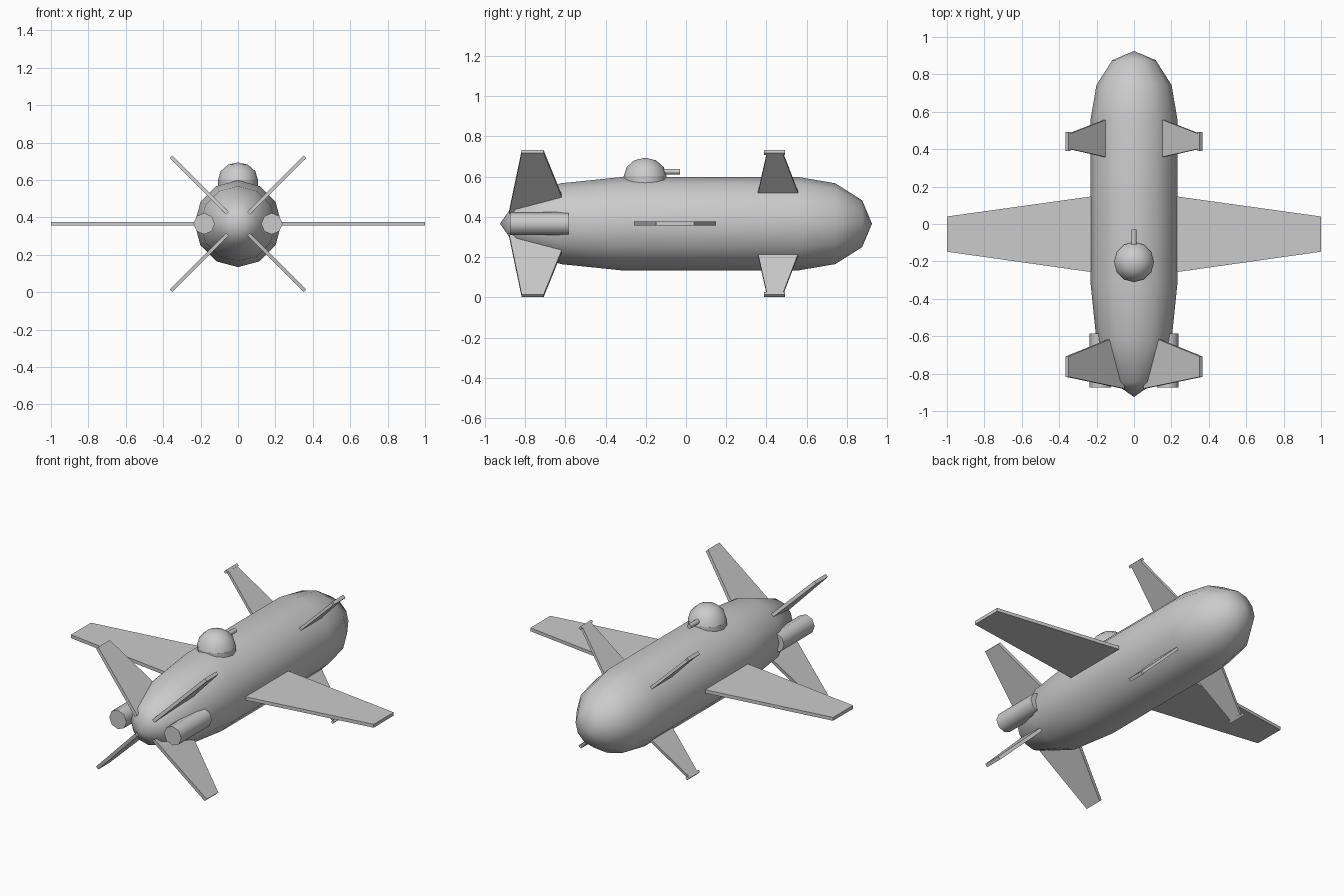
import bpy, bmesh
from math import sin, cos, pi, radians
from mathutils import Matrix, Vector

if "Cube" in bpy.data.objects:
    bpy.data.objects.remove(bpy.data.objects["Cube"])

ZC = 0.366   # height of the hull axis
R = 0.232    # hull radius


def make(name, bm, smooth=None):
    bmesh.ops.recalc_face_normals(bm, faces=bm.faces)
    me = bpy.data.meshes.new(name)
    bm.to_mesh(me)
    bm.free()
    ob = bpy.data.objects.new(name, me)
    bpy.context.collection.objects.link(ob)
    if smooth:
        bpy.ops.object.select_all(action='DESELECT')
        ob.select_set(True)
        bpy.context.view_layer.objects.active = ob
        bpy.ops.object.shade_smooth_by_angle(angle=radians(smooth))
    return ob


def lathe(name, profile, n, matrix, smooth=40):
    """Revolve (radius, height) points about local z; ends are closed."""
    bm = bmesh.new()
    rings = []
    for r, h in profile:
        if r < 1e-5:
            rings.append([bm.verts.new((0, 0, h))] * n)
        else:
            rings.append([bm.verts.new((r * cos(2 * pi * i / n), r * sin(2 * pi * i / n), h))
                          for i in range(n)])
    for a, b in zip(rings, rings[1:]):
        for i in range(n):
            j = (i + 1) % n
            bm.faces.new(list(dict.fromkeys((a[i], a[j], b[j], b[i]))))
    for ring in (rings[0], rings[-1]):
        if ring[0] is not ring[1]:
            bm.faces.new(ring)
    bm.transform(matrix)
    return make(name, bm, smooth)


def plate(name, outline, thick, angle):
    """Flat (radial, y) outline, thickened and turned about the hull axis."""
    bm = bmesh.new()
    face = bm.faces.new([bm.verts.new((x, y, -thick / 2)) for x, y in outline])
    ext = bmesh.ops.extrude_face_region(bm, geom=[face])
    verts = [v for v in ext['geom'] if isinstance(v, bmesh.types.BMVert)]
    bmesh.ops.translate(bm, verts=verts, vec=(0, 0, thick))
    bm.transform(Matrix.Translation((0, 0, ZC)) @ Matrix.Rotation(radians(-angle), 4, 'Y'))
    return make(name, bm)


def along_y(x, z):
    return Matrix.Translation((x, 0, z)) @ Matrix.Rotation(-pi / 2, 4, 'X')


# Hull: blunt nose, straight middle, long tapered tail
tail = [(R * cos(a), -0.32 - 0.605 * sin(a)) for a in (pi / 3, pi / 6, 0)]
nose = [(R * cos(a), 0.56 + 0.365 * sin(a)) for a in (0, pi / 6, pi / 3)]
lathe("hull", [(0, -0.925)] + tail + nose + [(0, 0.925)], 12, along_y(0, ZC), 60)

# Main wings
wing = [(0.18, 0.154), (1.0, 0.04), (1.0, -0.148), (0.18, -0.264)]
for side, angle in (("right", 0), ("left", 180)):
    plate(side + "_wing", wing, 0.02, angle)

# Diagonal fins, front set with tip plates
tail_fin = [(0.08, -0.585), (0.507, -0.708), (0.507, -0.817), (0.08, -0.88)]
front_fin = [(0.18, 0.568), (0.495, 0.482), (0.495, 0.402), (0.18, 0.352)]
tip = [(0.492, 0.492), (0.507, 0.492), (0.507, 0.389), (0.492, 0.389)]
for k in range(4):
    angle = 45 + 90 * k
    plate(f"tail_fin_{k + 1}", tail_fin, 0.02, angle)
    plate(f"front_fin_{k + 1}", front_fin, 0.016, angle)
    plate(f"front_fin_tip_{k + 1}", tip, 0.02, angle)

# Engine pods
for side, x in (("right", 0.181), ("left", -0.181)):
    lathe(side + "_engine", [(0.057, -0.875), (0.057, -0.585)], 8, along_y(x, ZC), 50)

# Turret: low collar, dome and gun
at = Matrix.Translation((0, -0.203, 0))
lathe("turret_collar", [(0.107, 0.54), (0.107, 0.602)], 12, at)
dome = [(0.107 * cos(a), 0.6 + 0.094 * sin(a)) for a in (0, pi / 6, pi / 3)]
lathe("turret_dome", dome + [(0, 0.694)], 12, at, 50)
lathe("turret_gun", [(0.014, -0.15), (0.014, -0.03)], 8, along_y(0, 0.625), 50)
